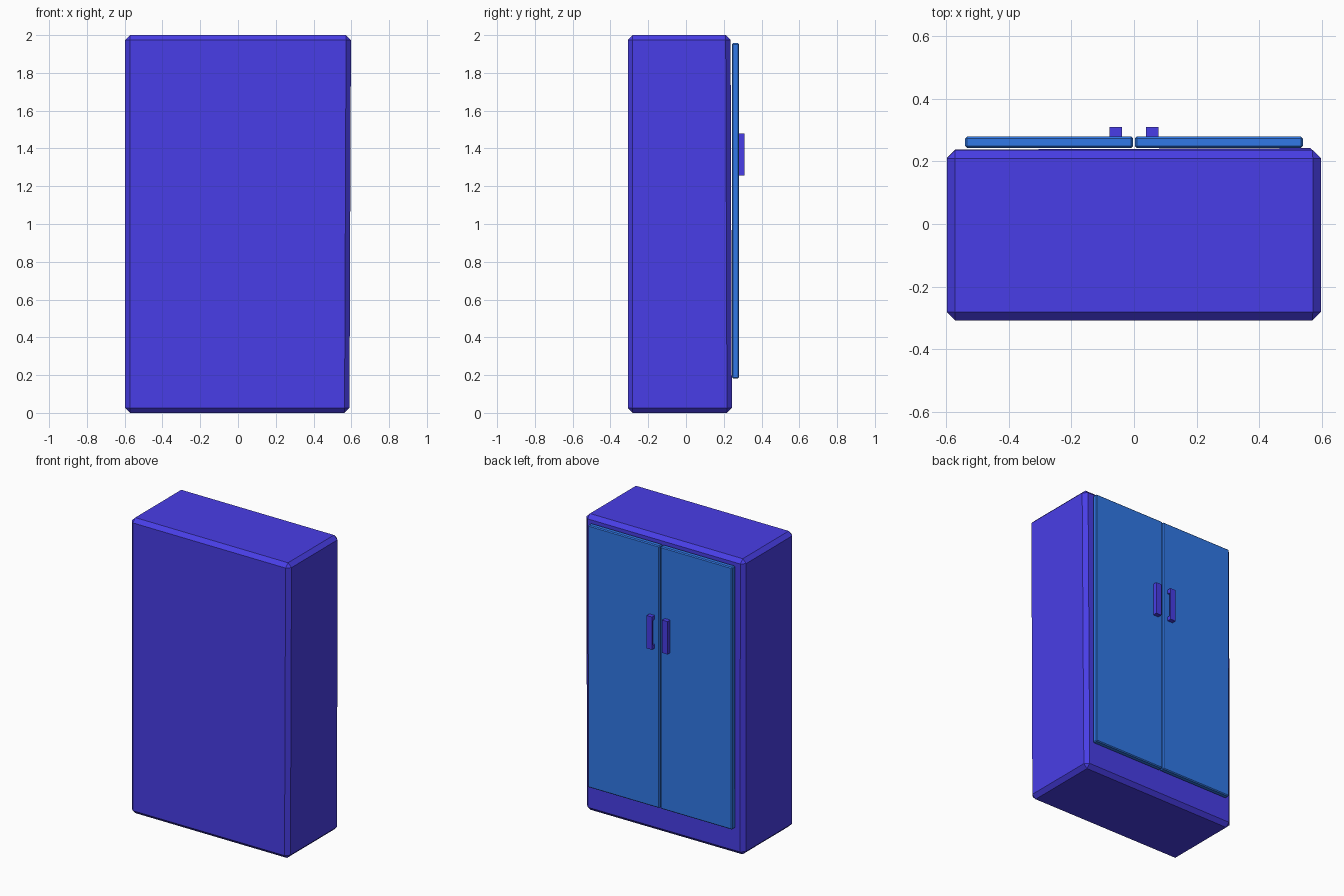
import bpy, bmesh

if "Cube" in bpy.data.objects:
    bpy.data.objects.remove(bpy.data.objects["Cube"])


def material(name, rgb):
    m = bpy.data.materials.new(name)
    m.diffuse_color = (*rgb, 1)
    m.use_nodes = True
    m.node_tree.nodes["Principled BSDF"].inputs["Base Color"].default_value = m.diffuse_color
    return m


violet = material("violet_blue", (0.066, 0.048, 0.80))
blue = material("mid_blue", (0.032, 0.20, 0.84))


def boxes(name, corners, mat, bevel=0.0, tweak=None):
    """One object from (low, high) boxes with an optional one-step chamfer."""
    bm = bmesh.new()
    for lo, hi in corners:
        new = bmesh.ops.create_cube(bm, size=1)["verts"]
        for v in new:
            v.co = [lo[i] if v.co[i] < 0 else hi[i] for i in range(3)]
            if tweak:
                tweak(v)
    if bevel:
        bmesh.ops.bevel(bm, geom=bm.edges[:], offset=bevel, segments=1,
                        affect='EDGES', profile=0.5)
    me = bpy.data.meshes.new(name)
    bm.to_mesh(me)
    bm.free()
    me.materials.append(mat)
    ob = bpy.data.objects.new(name, me)
    bpy.context.collection.objects.link(ob)
    return ob


def lean(v):
    # the case is very slightly out of square
    if v.co.x > 0 and v.co.z < 1:
        v.co.x -= 0.008
    if v.co.y > 0 and v.co.z < 1:
        v.co.y += 0.007 if v.co.x > 0 else 0.002


# Main case
boxes("cabinet_body", [((-0.598, -0.308, 0.0), (0.598, 0.236, 2.0))], violet, 0.026, lean)


def span(s, a, b, y0, y1, z0, z1):
    x0, x1 = sorted((s * a, s * b))
    return (x0, y0, z0), (x1, y1, z1)


# Paired doors and handles on the back side
for side, s in (("left", -1), ("right", 1)):
    boxes(side + "_door", [span(s, 0.003, 0.540, 0.243, 0.280, 0.182, 1.957)], blue, 0.006)
    # Pull handle: grip, closed outer wall and two end posts, open inwards
    boxes(side + "_handle", [
        span(s, 0.038, 0.078, 0.298, 0.310, 1.258, 1.480),
        span(s, 0.066, 0.078, 0.279, 0.299, 1.258, 1.480),
        span(s, 0.038, 0.067, 0.279, 0.299, 1.258, 1.285),
        span(s, 0.038, 0.067, 0.279, 0.299, 1.453, 1.480)], violet)
